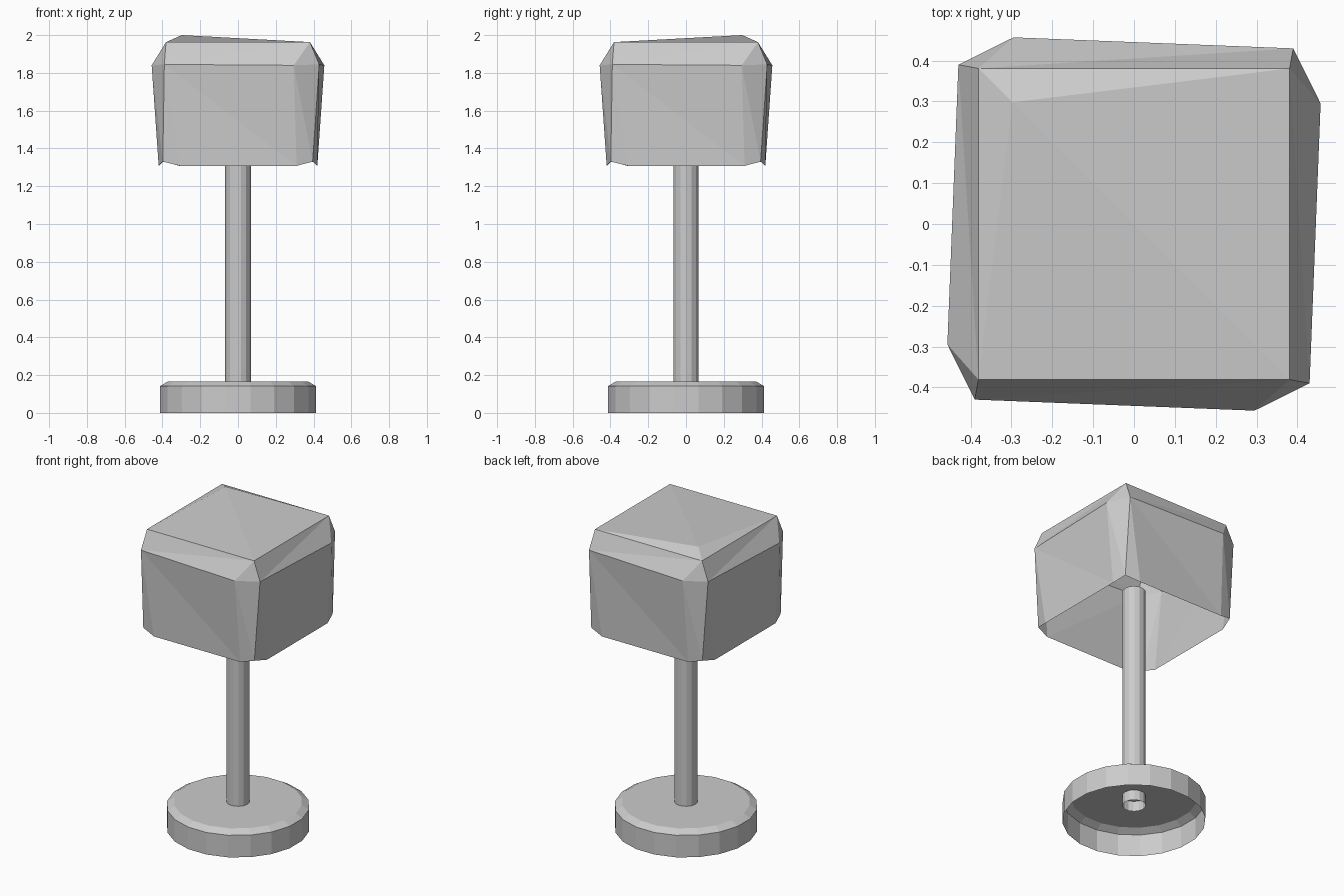
import bpy, bmesh
from math import sin, cos, pi, radians
from mathutils import Vector, Matrix

if "Cube" in bpy.data.objects:
    bpy.data.objects.remove(bpy.data.objects["Cube"])


def make_object(name, verts, faces):
    bm = bmesh.new()
    vs = [bm.verts.new(v) for v in verts]
    for f in faces:
        bm.faces.new([vs[i] for i in f])
    mesh = bpy.data.meshes.new(name)
    bm.to_mesh(mesh)
    bm.free()
    obj = bpy.data.objects.new(name, mesh)
    bpy.context.collection.objects.link(obj)
    return obj


def lathe(name, profile, sides, cap_top=False, start=0.0):
    """Flat-faced open shell from (radius, z) pairs, listed bottom to top."""
    verts = [(r * cos(start + 2 * pi * i / sides), r * sin(start + 2 * pi * i / sides), z)
             for r, z in profile for i in range(sides)]
    faces = []
    for k in range(len(profile) - 1):
        for i in range(sides):
            j = (i + 1) % sides
            faces.append((k * sides + i, k * sides + j, (k + 1) * sides + j, (k + 1) * sides + i))
    if cap_top:
        faces.append([(len(profile) - 1) * sides + i for i in range(sides)])
    return make_object(name, verts, faces)


# Base: hollow disc, open underneath, with a chamfered rim
lathe("base", [(0.418, 0.0), (0.418, 0.142), (0.375, 0.167)], 20, True, radians(9))

# Pole: open tube poking through the base and up into the shade
lathe("pole", [(0.068, 0.10), (0.068, 1.54)], 14)

# Shade: one corner repeated four times around z, open underneath
corner = [(0.295, -0.457, 1.84), (0.43, -0.39, 1.845),                     # upper wall edge
          (0.31, -0.42, 1.308), (0.395, -0.398, 1.33), (0.42, -0.305, 1.308),  # lower rim
          (0.381, -0.381, 1.963)]                                         # top corner
verts, faces = [], []
peak = 24
for k in range(4):
    turn = Matrix.Rotation(k * pi / 2, 3, 'Z')
    verts += [turn @ Vector(p) for p in corner]
    a, b, p, c, q, t = range(6 * k, 6 * k + 6)
    n = 6 * ((k + 1) % 4)
    a2, p2, t2 = n, n + 2, n + 5
    faces += [(a, p, c), (a, c, b), (b, c, q),       # bevelled corner
              (b, q, p2), (b, p2, a2),               # flat wall
              (a, b, t), (b, a2, t2), (b, t2, t),    # upper chamfer
              (t, t2, peak)]                         # top, rising to an off-centre peak
verts.append((-0.298, 0.298, 2.0))
make_object("shade", verts, faces)
